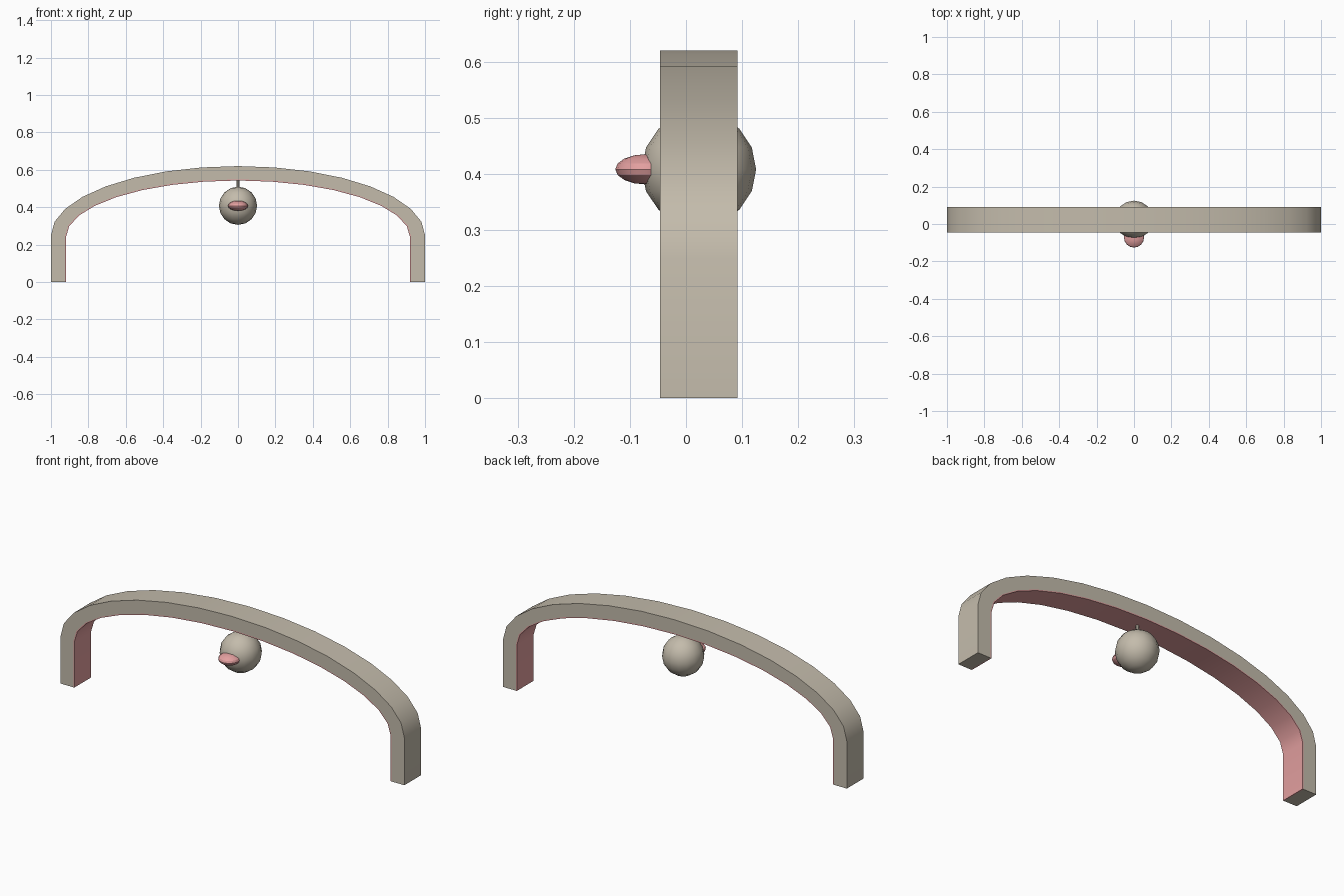
import bpy, bmesh, math

cube = bpy.data.objects.get("Cube")
if cube:
    bpy.data.objects.remove(cube)


def make_material(name, rgb):
    mat = bpy.data.materials.new(name)
    mat.use_nodes = True
    mat.diffuse_color = (*rgb, 1)
    mat.node_tree.nodes["Principled BSDF"].inputs["Base Color"].default_value = (*rgb, 1)
    return mat


STONE = make_material("warm grey", (0.55, 0.50, 0.41))
PINK = make_material("soft pink", (0.77, 0.35, 0.35))

MID_Y = 0.023      # middle of the arch depth
STEPS = 16         # segments in the half ellipse


def finish(obj, name, mat):
    obj.name = name
    obj.data.materials.clear()
    obj.data.materials.append(mat)
    bpy.ops.object.select_all(action='DESELECT')
    obj.select_set(True)
    bpy.context.view_layer.objects.active = obj
    bpy.ops.object.shade_smooth_by_angle(angle=math.radians(30))


def arch_line(half_width, spring, top):
    """Straight legs joined by half an ellipse, as (x, z) points."""
    curve = [(half_width * math.cos(math.pi * i / STEPS),
              spring + (top - spring) * math.sin(math.pi * i / STEPS))
             for i in range(STEPS + 1)]
    return [(half_width, 0)] + curve + [(-half_width, 0)]


def arch_band(name, outer, inner, depth, mat):
    """Solid band between two arch lines."""
    bm = bmesh.new()
    rings = []
    for (xo, zo), (xi, zi) in zip(outer, inner):
        y0, y1 = MID_Y - depth / 2, MID_Y + depth / 2
        rings.append([bm.verts.new(p) for p in
                      ((xo, y0, zo), (xo, y1, zo), (xi, y1, zi), (xi, y0, zi))])
    for a, b in zip(rings, rings[1:]):
        for k in range(4):
            n = (k + 1) % 4
            bm.faces.new((a[k], a[n], b[n], b[k]))
    bm.faces.new(rings[0])
    bm.faces.new(rings[-1])
    bmesh.ops.recalc_face_normals(bm, faces=bm.faces)
    mesh = bpy.data.meshes.new(name)
    bm.to_mesh(mesh)
    bm.free()
    obj = bpy.data.objects.new(name, mesh)
    bpy.context.collection.objects.link(obj)
    finish(obj, name, mat)


def ball(name, centre, radii, mat):
    bpy.ops.mesh.primitive_uv_sphere_add(segments=16, ring_count=8, radius=1, location=centre)
    obj = bpy.context.object
    obj.scale = radii
    bpy.ops.object.transform_apply(location=False, rotation=False, scale=True)
    finish(obj, name, mat)


# Arch and the thin lining under it
outer = arch_line(1.0, 0.25, 0.62)
middle = arch_line(0.926, 0.24, 0.549)
inner = arch_line(0.92, 0.24, 0.543)
arch_band("arch", outer, middle, 0.138, STONE)
arch_band("arch_lining", middle, inner, 0.138, PINK)

# Hanging rod, ball and flattened clapper on its front
bpy.ops.mesh.primitive_cylinder_add(vertices=8, radius=0.008, depth=0.06,
                                    location=(0, MID_Y, 0.525))
finish(bpy.context.object, "hanging_rod", STONE)
ball("hanging_ball", (0, MID_Y, 0.408), (0.102, 0.102, 0.102), STONE)
ball("front_knob", (0, -0.071, 0.408), (0.054, 0.055, 0.027), PINK)
